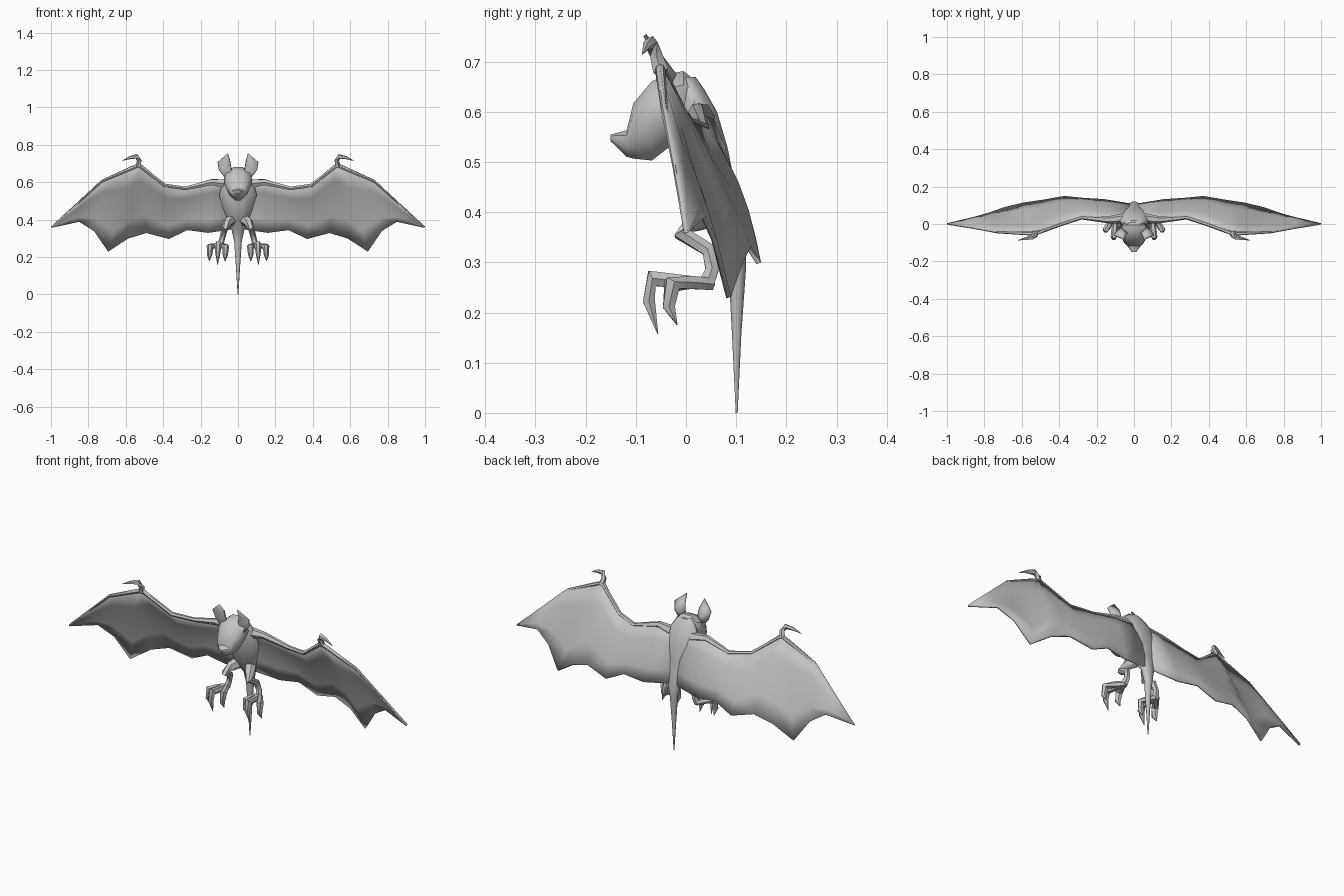
import bpy, bmesh, math
from mathutils import Vector

grey = bpy.data.materials.new("grey_skin")
grey.diffuse_color = (0.55, 0.55, 0.55, 1)


def finish(name, bm, mirror=False, thick=0, angle=50):
    """Turn a bmesh into a shaded object, optionally thickened and mirrored."""
    bmesh.ops.recalc_face_normals(bm, faces=bm.faces)
    me = bpy.data.meshes.new(name)
    bm.to_mesh(me)
    bm.free()
    me.materials.append(grey)
    ob = bpy.data.objects.new(name, me)
    bpy.context.collection.objects.link(ob)
    if thick:
        mod = ob.modifiers.new("thickness", 'SOLIDIFY')
        mod.thickness, mod.offset = thick, 0
    if mirror:
        mod = ob.modifiers.new("mirror", 'MIRROR')
        mod.use_mirror_merge = False
    bpy.ops.object.select_all(action='DESELECT')
    ob.select_set(True)
    bpy.context.view_layer.objects.active = ob
    bpy.ops.object.shade_smooth_by_angle(angle=math.radians(angle))
    return ob


def skin(bm, rings):
    """Bridge closed rings of points and cap both ends."""
    vs = [[bm.verts.new(p) for p in r] for r in rings]
    n = len(vs[0])
    for a, b in zip(vs, vs[1:]):
        for i in range(n):
            j = (i + 1) % n
            bm.faces.new((a[i], a[j], b[j], b[i]))
    bm.faces.new(vs[0])
    bm.faces.new(vs[-1])


def tube(bm, pts, sides=6):
    """Tapered limb through (x, y, z, radius) points."""
    cs = [Vector(p[:3]) for p in pts]
    rings = []
    for i, c in enumerate(cs):
        d = (cs[min(i + 1, len(cs) - 1)] - cs[max(i - 1, 0)]).normalized()
        u = Vector((1, 0, 0)) if abs(d.x) < 0.8 else Vector((0, 1, 0))
        u = (u - d * u.dot(d)).normalized()
        v = d.cross(u)
        rings.append([c + pts[i][3] * (u * math.cos(t) + v * math.sin(t))
                      for t in (math.tau * k / sides for k in range(sides))])
    skin(bm, rings)


ANG = [math.tau * k / 10 for k in range(10)]

# Torso running down into the tail: (z, y, half width, half depth)
bm = bmesh.new()
torso = [(0.67, 0.0, 0.035, 0.02), (0.645, 0.008, 0.06, 0.03), (0.60, 0.022, 0.085, 0.042),
         (0.53, 0.035, 0.10, 0.05), (0.46, 0.052, 0.08, 0.047), (0.39, 0.073, 0.055, 0.038),
         (0.34, 0.098, 0.033, 0.023), (0.28, 0.102, 0.02, 0.018), (0.16, 0.101, 0.012, 0.01),
         (0.0, 0.101, 0.002, 0.002)]
skin(bm, [[(w * math.cos(t), y + d * math.sin(t), z) for t in ANG] for z, y, w, d in torso])
finish("body_and_tail", bm)

# Head from the nape to the snout: (y, z, half width, half height), wider at the top
bm = bmesh.new()
head = [(0.025, 0.61, 0.045, 0.05), (-0.005, 0.61, 0.065, 0.075), (-0.035, 0.602, 0.075, 0.077),
        (-0.068, 0.582, 0.07, 0.083), (-0.105, 0.562, 0.05, 0.058), (-0.118, 0.537, 0.036, 0.028),
        (-0.15, 0.548, 0.012, 0.007)]
skin(bm, [[(w * math.cos(t) * (1 + 0.25 * math.sin(t)), y, z + h * math.sin(t)) for t in ANG]
          for y, z, w, h in head])
finish("head", bm, angle=40)

# Cupped ears
bm = bmesh.new()
rim = [(0.036, -0.05, 0.665), (0.042, -0.055, 0.71), (0.053, -0.082, 0.753),
       (0.108, -0.06, 0.705), (0.10, -0.05, 0.665), (0.066, -0.05, 0.62)]
rv = [bm.verts.new(p) for p in rim]
cup = bm.verts.new((0.068, -0.022, 0.675))
for i in range(len(rv)):
    bm.faces.new((cup, rv[i], rv[(i + 1) % len(rv)]))
finish("ears", bm, mirror=True, thick=0.007)

# Wing membranes: leading edge point, trailing edge point, backward bulge
columns = [((0.02, 0.045, 0.61), (0.02, 0.105, 0.35), 0.012),
           ((0.14, 0.02, 0.615), (0.16, 0.128, 0.33), 0.015),
           ((0.28, 0.035, 0.572), (0.27, 0.135, 0.345), 0.015),
           ((0.39, 0.0, 0.588), (0.37, 0.145, 0.298), 0.015),
           ((0.52, -0.055, 0.695), (0.49, 0.125, 0.33), 0.008),
           ((0.54, -0.055, 0.695), (0.59, 0.11, 0.30), 0.012),
           ((0.57, -0.055, 0.683), (0.695, 0.085, 0.23), 0.008),
           ((0.73, -0.045, 0.61), (0.77, 0.058, 0.34), 0.008),
           ((0.86, -0.022, 0.488), (0.85, 0.035, 0.39), 0.004),
           ((0.998, 0.0, 0.361), (0.997, 0.0, 0.358), 0.0)]
bm = bmesh.new()
ROWS = 4
grid = []
for top, bot, bulge in columns:
    a, b = Vector(top), Vector(bot)
    grid.append([bm.verts.new(a.lerp(b, k / ROWS) +
                 Vector((0, bulge * math.sin(math.pi * k / ROWS), 0))) for k in range(ROWS + 1)])
for p, q in zip(grid, grid[1:]):
    for k in range(ROWS):
        bm.faces.new((p[k], q[k], q[k + 1], p[k + 1]))
finish("wings", bm, mirror=True, thick=0.01)

# Arm bones along the leading edge
bm = bmesh.new()
tube(bm, [(0.06, 0.03, 0.59, 0.028), (0.14, 0.022, 0.60, 0.018), (0.28, 0.035, 0.567, 0.011),
          (0.39, 0.0, 0.582, 0.011), (0.53, -0.052, 0.69, 0.011), (0.73, -0.043, 0.604, 0.007),
          (0.99, 0.0, 0.365, 0.002)])
finish("wing_arms", bm, mirror=True)

# Hooked thumb claws
bm = bmesh.new()
tube(bm, [(0.535, -0.05, 0.68, 0.016), (0.527, -0.06, 0.715, 0.013), (0.54, -0.07, 0.738, 0.014),
          (0.575, -0.078, 0.732, 0.009), (0.62, -0.087, 0.715, 0.001)], 5)
finish("thumb_claws", bm, mirror=True)

# Bent legs
bm = bmesh.new()
tube(bm, [(0.03, 0.06, 0.40, 0.03), (0.055, 0.02, 0.385, 0.026), (0.07, -0.008, 0.357, 0.018),
          (0.078, 0.045, 0.325, 0.016), (0.088, 0.052, 0.285, 0.015), (0.094, 0.04, 0.257, 0.018)])
finish("legs", bm, mirror=True)

# Three clawed toes per foot: (x, joint y, joint z, tip y, tip z)
bm = bmesh.new()
for x, y, z, ty, tz in [(0.066, -0.028, 0.256, -0.018, 0.175),
                        (0.106, -0.068, 0.268, -0.056, 0.157),
                        (0.150, -0.028, 0.256, -0.018, 0.178)]:
    tube(bm, [(0.094, 0.05, 0.257, 0.014), (0.5 * (x + 0.096), 0.01, 0.26, 0.015),
              (x, y, z, 0.019), (x + 0.002, y - 0.006, z - 0.045, 0.014),
              (x + 0.003, ty, tz, 0.001)])
finish("clawed_feet", bm, mirror=True)
